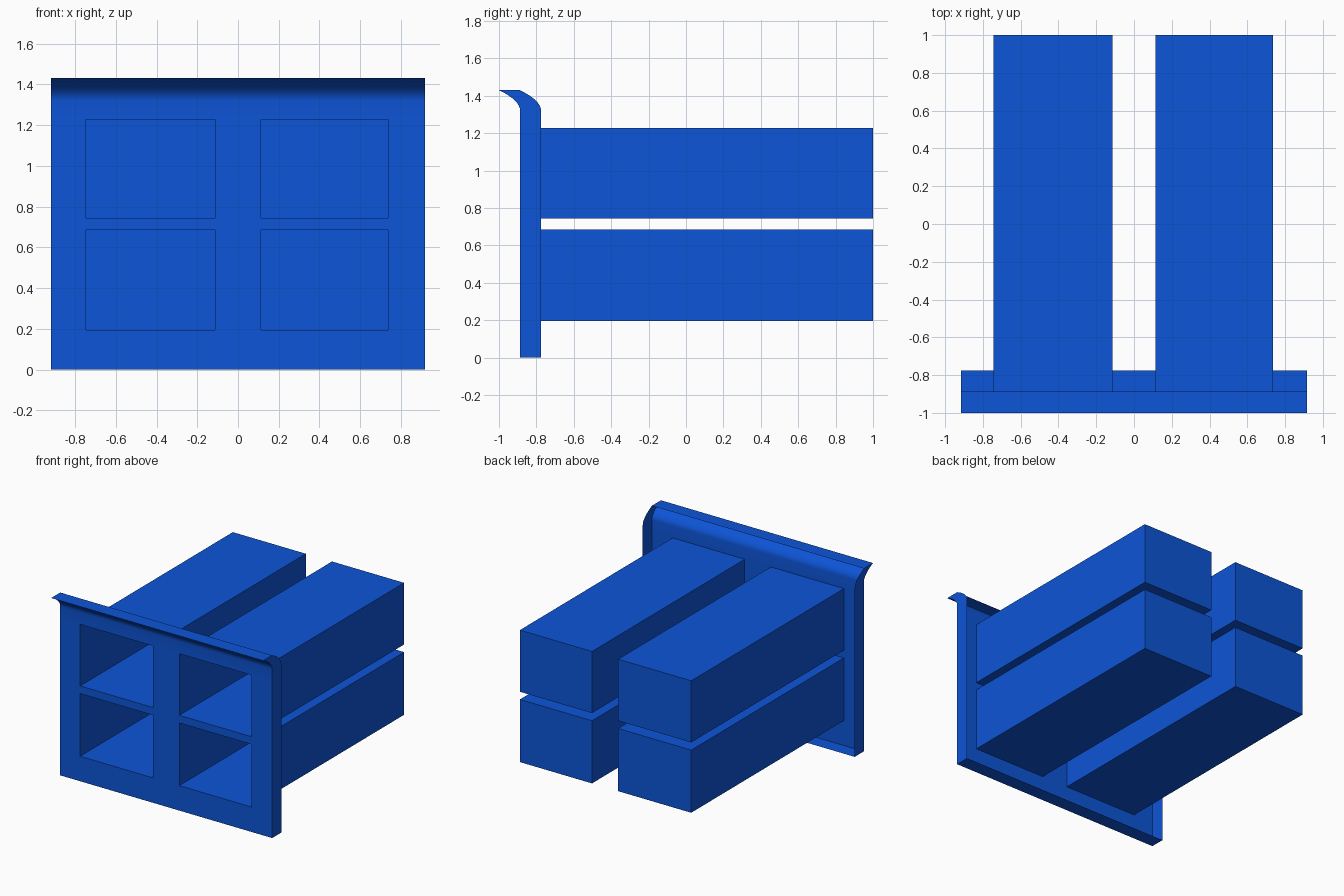
import bpy
import bmesh
from mathutils import Vector
from math import radians

cube = bpy.data.objects.get("Cube")
if cube:
    bpy.data.objects.remove(cube)

blue = bpy.data.materials.new("blue")
blue.use_nodes = True
colour = (0.004, 0.09, 0.68, 1)
blue.diffuse_color = colour
blue.node_tree.nodes["Principled BSDF"].inputs["Base Color"].default_value = colour

FRONT, BACK, RIM = -0.887, 1.0, 0.112
HALF = 0.917
COLUMNS = [(-0.745, -0.113), (0.113, 0.737)]
ROWS = [(0.195, 0.685), (0.745, 1.227)]


def finish(name, bm):
    mesh = bpy.data.meshes.new(name)
    bm.to_mesh(mesh)
    bm.free()
    mesh.materials.append(blue)
    obj = bpy.data.objects.new(name, mesh)
    bpy.context.collection.objects.link(obj)
    return obj


# Front panel: a thin sheet with four openings and a lip curling forward on top
xs = [-HALF, *COLUMNS[0], *COLUMNS[1], HALF]
profile = [(FRONT, z) for z in (0, *ROWS[0], *ROWS[1], 1.32)]
start, bend, end = Vector((FRONT, 1.32)), Vector((FRONT, 1.375)), Vector((-1, 1.43))
for i in range(1, 9):
    t = i / 8
    profile.append(tuple(start * (1 - t) ** 2 + bend * 2 * t * (1 - t) + end * t * t))

bm = bmesh.new()
grid = [[bm.verts.new((x, y, z)) for x in xs] for y, z in profile]
for r in range(len(profile) - 1):
    for c in range(len(xs) - 1):
        if r in (1, 3) and c in (1, 3):
            continue
        bm.faces.new((grid[r][c], grid[r][c + 1], grid[r + 1][c + 1], grid[r + 1][c]))

# Rim folded back around the whole outline of the sheet
outline = grid[0] + [row[-1] for row in grid[1:]]
outline += grid[-1][-2::-1] + [row[0] for row in grid[-2:0:-1]]
folded = [bm.verts.new(v.co + Vector((0, RIM, 0))) for v in outline]
for i in range(len(outline)):
    j = (i + 1) % len(outline)
    bm.faces.new((outline[j], outline[i], folded[i], folded[j]))
panel = finish("front_panel", bm)
bpy.context.view_layer.objects.active = panel
panel.select_set(True)
bpy.ops.object.shade_smooth_by_angle(angle=radians(30))

# Four thin boxes behind the openings, open at the front and closed at the back
for side, (x0, x1) in zip(("right", "left"), COLUMNS):
    for level, (z0, z1) in zip(("lower", "upper"), ROWS):
        bm = bmesh.new()
        bmesh.ops.create_cube(bm, size=1)
        bmesh.ops.scale(bm, vec=(x1 - x0, BACK - FRONT, z1 - z0), verts=bm.verts)
        centre = ((x0 + x1) / 2, (FRONT + BACK) / 2, (z0 + z1) / 2)
        bmesh.ops.translate(bm, vec=centre, verts=bm.verts)
        mouth = [f for f in bm.faces if f.normal.y < -0.5]
        bmesh.ops.delete(bm, geom=mouth, context="FACES")
        finish(f"{level}_{side}_box", bm)
